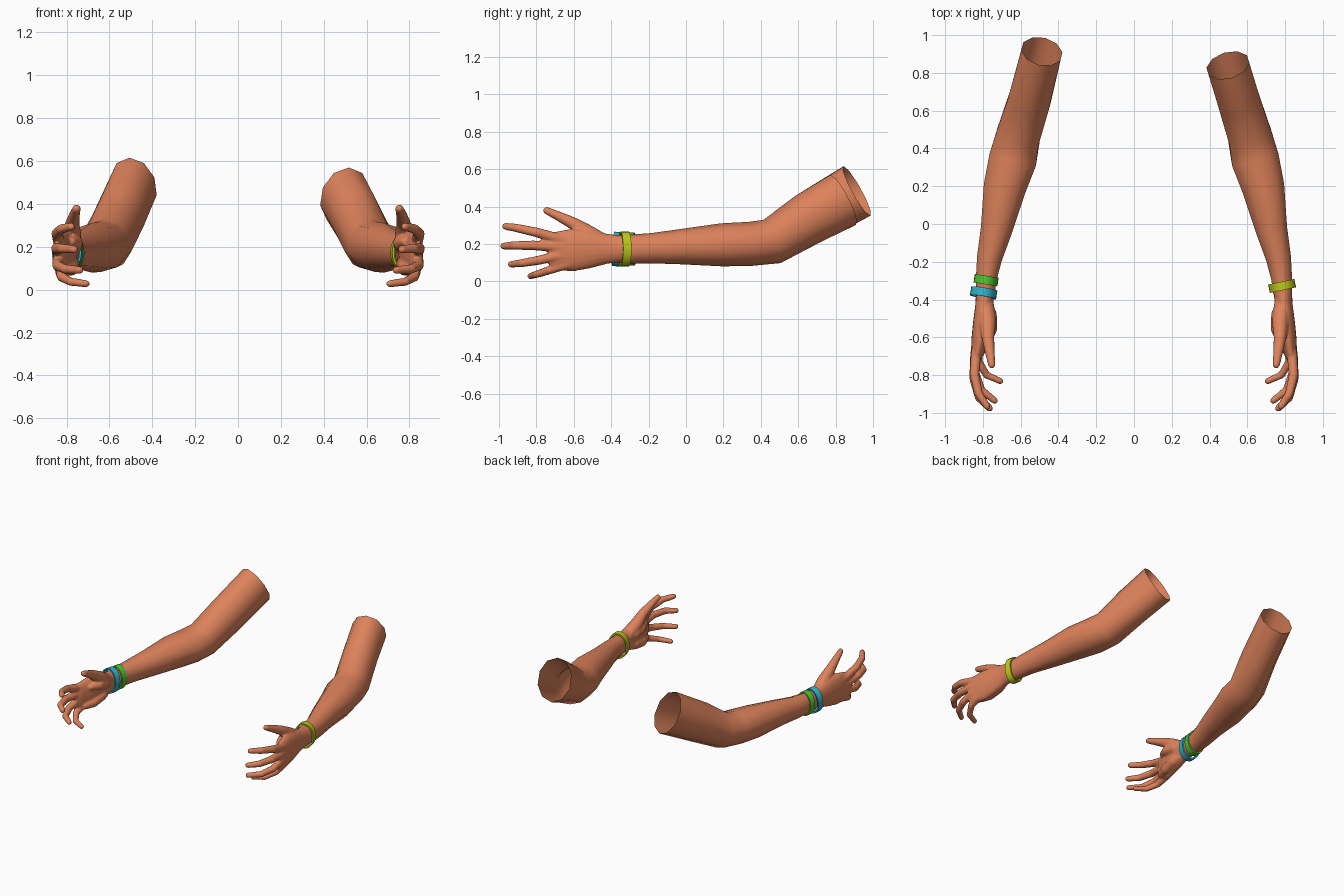
import bpy, bmesh, math
from mathutils import Vector

if "Cube" in bpy.data.objects:
    bpy.data.objects.remove(bpy.data.objects["Cube"])


def material(name, rgb):
    m = bpy.data.materials.new(name)
    m.use_nodes = True
    m.diffuse_color = (*rgb, 1)
    bsdf = m.node_tree.nodes["Principled BSDF"]
    bsdf.inputs["Base Color"].default_value = (*rgb, 1)
    bsdf.inputs["Roughness"].default_value = 0.8
    return m


SKIN = material("warm skin", (0.73, 0.225, 0.105))
LIME = material("lime band", (0.50, 0.60, 0.01))
BLUE = material("sky blue band", (0.03, 0.47, 0.60))
GREEN = material("green band", (0.08, 0.58, 0.03))


def loft(bm, rings, sides, capped, mirror=1):
    """Tube through rings of (x, y, z, half width, half height)."""
    pts = [Vector((r[0] * mirror, r[1], r[2])) for r in rings]
    loops = []
    for i, r in enumerate(rings):
        t = (pts[min(i + 1, len(pts) - 1)] - pts[max(i - 1, 0)]).normalized()
        side = t.cross(Vector((0, 0, 1))).normalized()
        up = side.cross(t)
        loops.append([bm.verts.new(pts[i] + side * r[3] * math.sin(a) + up * r[4] * math.cos(a))
                      for a in (math.tau * k / sides for k in range(sides))])
    for a, b in zip(loops, loops[1:]):
        for k in range(sides):
            n = (k + 1) % sides
            bm.faces.new((a[k], a[n], b[n], b[k]))
    if capped:
        bm.faces.new(loops[0])
        bm.faces.new(loops[-1])


def digit(bm, path, radii, mirror):
    """Round tube with a domed tip."""
    rings = [(*p, r, r) for p, r in zip(path, radii)]
    tip, r = Vector(path[-1]), radii[-1]
    d = (tip - Vector(path[-2])).normalized()
    for ang in (30, 55, 78):
        c = tip + d * r * math.sin(math.radians(ang))
        s = r * math.cos(math.radians(ang))
        rings.append((*c, s, s))
    loft(bm, rings, 12, True, mirror)


def finish(bm, name, mat, angle):
    bmesh.ops.recalc_face_normals(bm, faces=bm.faces)
    me = bpy.data.meshes.new(name)
    bm.to_mesh(me)
    bm.free()
    me.materials.append(mat)
    ob = bpy.data.objects.new(name, me)
    bpy.context.collection.objects.link(ob)
    bpy.ops.object.select_all(action="DESELECT")
    bpy.context.view_layer.objects.active = ob
    ob.select_set(True)
    bpy.ops.object.shade_smooth_by_angle(angle=math.radians(angle))
    return ob


# Arm from wrist to above the elbow
ARM = [
    (.787, -.37, .173, .052, .074), (.782, -.29, .173, .058, .077),
    (.765, -.18, .177, .070, .081), (.728, -.03, .185, .088, .094),
    (.685, .19, .195, .118, .115), (.642, .34, .200, .133, .118),
    (.615, .46, .213, .123, .125), (.555, .65, .332, .118, .142),
]
ARM_END = {1: (.497, .84, .435, .118, .152), -1: (.488, .914, .483, .112, .152)}

# Flattened palm
PALM = [
    (.787, -.33, .173, .050, .070), (.792, -.42, .174, .047, .080),
    (.802, -.52, .172, .050, .104), (.815, -.61, .167, .046, .114),
    (.830, -.69, .163, .034, .104), (.840, -.73, .163, .020, .085),
]

# Digits and the two palm pads
DIGITS = [
    ([(.825, -.62, .215), (.838, -.71, .236), (.845, -.80, .262), (.822, -.90, .284), (.778, -.965, .294)],
     (.030, .028, .026, .023, .019)),
    ([(.830, -.62, .180), (.842, -.72, .186), (.846, -.82, .192), (.820, -.92, .192), (.765, -.975, .188)],
     (.030, .028, .026, .023, .019)),
    ([(.825, -.60, .140), (.840, -.70, .133), (.842, -.79, .112), (.808, -.88, .097), (.738, -.935, .091)],
     (.030, .027, .025, .022, .018)),
    ([(.815, -.57, .105), (.828, -.66, .084), (.823, -.73, .060), (.780, -.80, .037), (.708, -.832, .028)],
     (.030, .026, .023, .020, .017)),
    ([(.787, -.42, .195), (.775, -.52, .255), (.773, -.60, .308), (.763, -.68, .348), (.753, -.745, .378)],
     (.045, .045, .034, .026, .020)),
    ([(.785, -.41, .190), (.765, -.48, .205), (.760, -.56, .220), (.775, -.62, .225)],
     (.030, .040, .036, .022)),
    ([(.785, -.42, .130), (.775, -.50, .118), (.780, -.59, .100), (.800, -.66, .095)],
     (.028, .038, .036, .028)),
]

for mirror, label in ((1, "left"), (-1, "right")):
    bm = bmesh.new()
    loft(bm, ARM + [ARM_END[mirror]], 10, False, mirror)
    finish(bm, label + "_arm", SKIN, 60)

    bm = bmesh.new()
    loft(bm, PALM, 20, True, mirror)
    for path, radii in DIGITS:
        digit(bm, path, radii, mirror)
    hand = finish(bm, label + "_hand", SKIN, 180)
    # Fuse the hand into one soft skin
    fuse = hand.modifiers.new("fuse", "REMESH")
    fuse.mode = "VOXEL"
    fuse.voxel_size = 0.007
    fuse.use_smooth_shade = True
    soft = hand.modifiers.new("soften", "SMOOTH")
    soft.factor = 0.5
    soft.iterations = 4
    hand.modifiers.move(hand.modifiers.find("fuse"), 0)
    hand.modifiers.move(hand.modifiers.find("soften"), 1)


def band(name, mat, centre, rx, rz, width, yaw, roll=0):
    """Flat oval bracelet around the y axis."""
    bm = bmesh.new()
    n, thick = 24, 0.010
    profile = ((0, -width / 2), (0, width / 2), (-thick, width / 2), (-thick, -width / 2))
    loops = [[bm.verts.new(((rx + o) * math.cos(a), y, (rz + o) * math.sin(a)))
              for a in (math.tau * k / n for k in range(n))] for o, y in profile]
    for i in range(4):
        a, b = loops[i], loops[(i + 1) % 4]
        for k in range(n):
            m = (k + 1) % n
            bm.faces.new((a[k], a[m], b[m], b[k]))
    ob = finish(bm, name, mat, 40)
    ob.location = centre
    ob.rotation_euler = (math.radians(roll), 0, math.radians(yaw))


# Bracelets
band("left_lime_band", LIME, (.784, -.328, .173), .071, .093, .045, 12)
band("right_green_band", GREEN, (-.783, -.297, .172), .064, .088, .045, -9)
band("right_blue_band", BLUE, (-.796, -.365, .172), .070, .092, .045, -9, -4)
